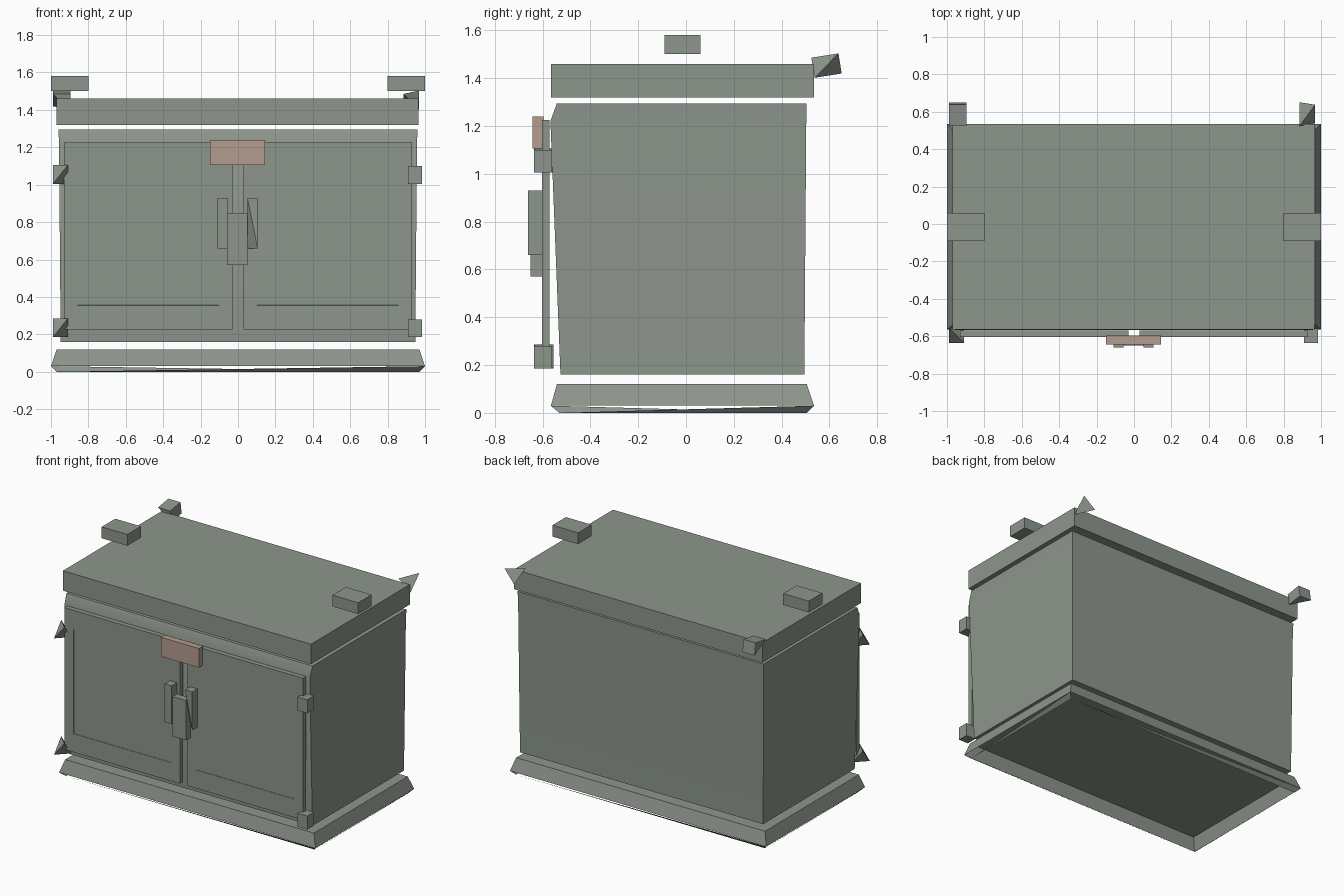
import bpy, bmesh, math
from mathutils import Matrix, Vector

old = bpy.data.objects.get("Cube")
if old:
    bpy.data.objects.remove(old, do_unlink=True)


def make_material(name, rgb):
    mat = bpy.data.materials.new(name)
    mat.use_nodes = True
    mat.diffuse_color = (*rgb, 1)
    mat.node_tree.nodes["Principled BSDF"].inputs["Base Color"].default_value = (*rgb, 1)
    return mat


GREY = make_material("sage_grey", (0.27, 0.305, 0.265))
CLAY = make_material("clay_pink", (0.46, 0.335, 0.27))


def finish(name, bm, mat=GREY, smooth=False):
    mesh = bpy.data.meshes.new(name)
    bm.to_mesh(mesh)
    bm.free()
    mesh.materials.append(mat)
    obj = bpy.data.objects.new(name, mesh)
    bpy.context.collection.objects.link(obj)
    if smooth:
        bpy.context.view_layer.objects.active = obj
        obj.select_set(True)
        bpy.ops.object.shade_smooth_by_angle(angle=math.radians(30))
        obj.select_set(False)
    return obj


SIGNS = [(a, b, c) for a in (-1, 1) for b in (-1, 1) for c in (-1, 1)]


def block(name, xs, ys, zs, mat=GREY, keep=SIGNS, tilt=0):
    """Convex block from the kept corners of a box, tilted about x."""
    bm = bmesh.new()
    spans = (xs, ys, zs)
    mid = Vector([sum(s) / 2 for s in spans])
    half = Vector([(s[1] - s[0]) / 2 for s in spans])
    turn = Matrix.Rotation(math.radians(tilt), 3, "X")
    for sign in keep:
        bm.verts.new(mid + turn @ Vector([h * s for h, s in zip(half, sign)]))
    bmesh.ops.convex_hull(bm, input=bm.verts[:])
    bmesh.ops.dissolve_limit(bm, angle_limit=0.01, verts=bm.verts[:], edges=bm.edges[:])
    return finish(name, bm, mat)


def ring(bm, x, front, back, z):
    return [bm.verts.new(p) for p in
            ((-x, front, z), (x, front, z), (x, back, z), (-x, back, z))]


def walls(bm, low, high):
    for i in range(4):
        j = (i + 1) % 4
        bm.faces.new((low[i], low[j], high[j], high[i]))


# Plinth: open underneath, with a broken lower chamfer
bm = bmesh.new()
foot = ring(bm, 0.97, -0.53, 0.505, 0)
brim = ring(bm, 1.0, -0.565, 0.535, 0.03)
top = ring(bm, 0.97, -0.54, 0.505, 0.12)
walls(bm, brim, top)
bm.faces.new(top)
for i in range(4):
    j = (i + 1) % 4
    bm.faces.new((foot[i], foot[j], brim[j]))
finish("plinth", bm)

# Cabinet body: leaning front with a sloped upper edge
bm = bmesh.new()
sections = [ring(bm, *s) for s in ((0.948, -0.525, 0.495, 0.16),
                                   (0.957, -0.567, 0.503, 1.22),
                                   (0.96, -0.54, 0.505, 1.295))]
for low, high in zip(sections, sections[1:]):
    walls(bm, low, high)
bm.faces.new(sections[0][::-1])
bm.faces.new(sections[-1])
finish("body", bm, smooth=True)

# Lid
block("lid", (-0.97, 0.965), (-0.565, 0.535), (1.32, 1.46))

# Doors with a shallow recessed panel
for side, label in ((-1, "right"), (1, "left")):
    door = block(label + "_door", sorted((side * 0.03, side * 0.93)),
                 (-0.603, -0.57), (0.225, 1.225))
    bm = bmesh.new()
    bm.from_mesh(door.data)
    face = min(bm.faces, key=lambda f: f.calc_center_median().y)
    bmesh.ops.inset_region(bm, faces=[face], thickness=0.1, depth=0)
    for v in face.verts:
        v.co.z = 0.355 if v.co.z < 0.7 else 1.09
    bmesh.ops.inset_region(bm, faces=[face], thickness=0.001, depth=-0.002)
    bm.to_mesh(door.data)
    bm.free()

# Door latch, pulls and name plate
block("latch", (-0.06, 0.05), (-0.65, -0.6), (0.57, 0.85))
block("right_pull", (-0.11, -0.055), (-0.66, -0.6), (0.66, 0.93))
block("left_pull", (0.05, 0.105), (-0.66, -0.6), (0.66, 0.93),
      keep=[s for s in SIGNS if s != (-1, -1, -1)])
block("plate", (-0.15, 0.145), (-0.643, -0.597), (1.105, 1.24), CLAY)

# Door hinges: faceted on the right, square on the left
FACETED = [s for s in SIGNS if s[0] * s[1] * s[2] < 0]
for level, z in (("lower", 0.185), ("upper", 1.005)):
    block(level + "_right_hinge", (-0.99, -0.91), (-0.635, -0.555), (z, z + 0.1), keep=FACETED)
    block(level + "_left_hinge", (0.91, 0.985), (-0.635, -0.56), (z, z + 0.095))

# Lid hinges at the back corners
block("right_lid_hinge", (-0.99, -0.895), (0.53, 0.645), (1.41, 1.495), tilt=9,
      keep=[s for s in SIGNS if s != (-1, -1, -1)])
block("left_lid_hinge", (0.885, 0.968), (0.53, 0.645), (1.41, 1.495), tilt=9,
      keep=[s for s in SIGNS if s not in FACETED])

# Carrying handles above the lid
for side, label in ((-1, "right"), (1, "left")):
    block(label + "_handle", sorted((side * 0.8, side * 1.0)), (-0.09, 0.06), (1.5, 1.58))
